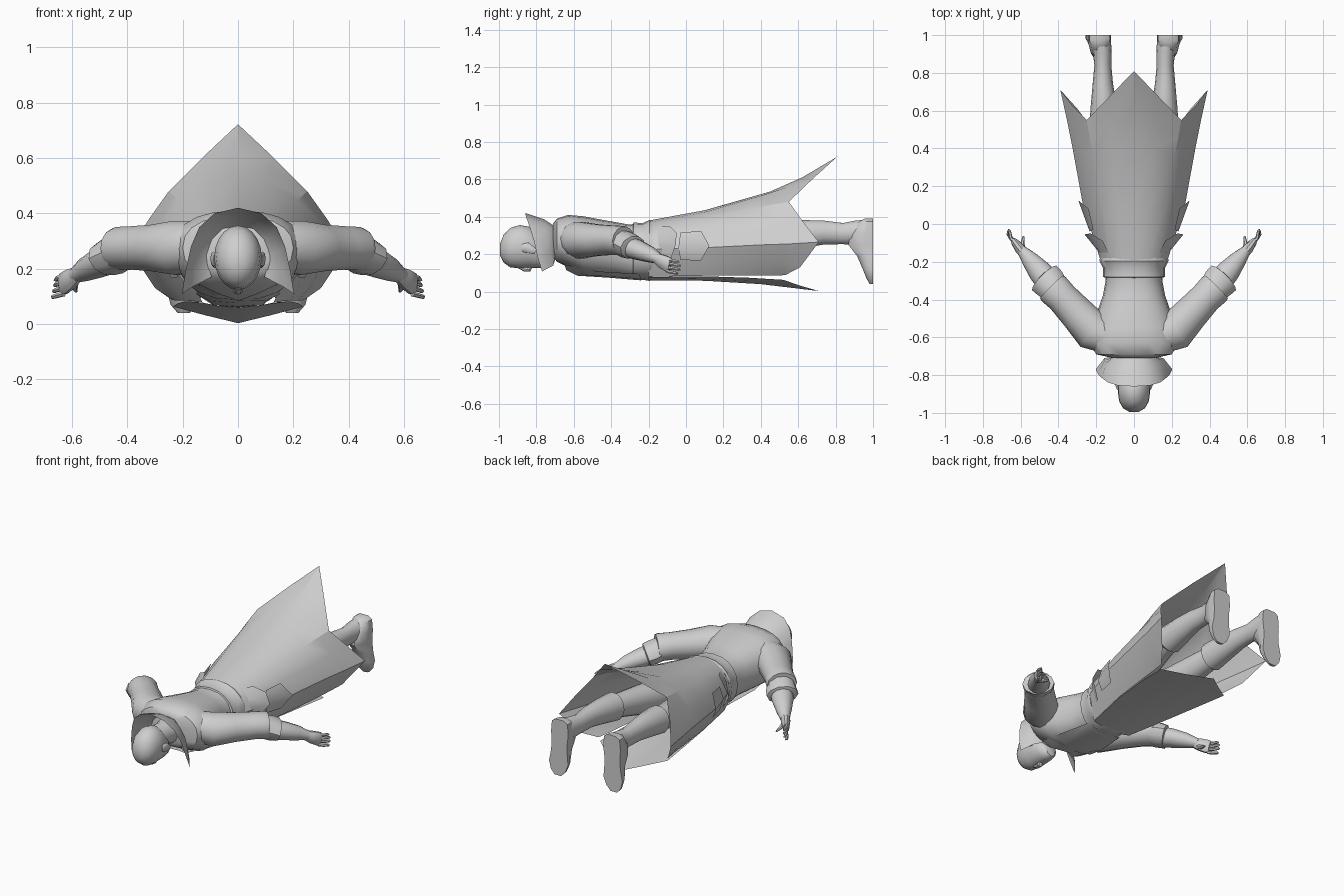
import bpy, bmesh, math
from mathutils import Vector

grey = bpy.data.materials.new("plain grey")
grey.diffuse_color = (0.62, 0.62, 0.62, 1)


def finish(name, bm, angle=40):
    me = bpy.data.meshes.new(name)
    bm.to_mesh(me)
    bm.free()
    ob = bpy.data.objects.new(name, me)
    bpy.context.collection.objects.link(ob)
    me.materials.append(grey)
    bpy.ops.object.select_all(action='DESELECT')
    ob.select_set(True)
    bpy.context.view_layer.objects.active = ob
    bpy.ops.object.shade_smooth_by_angle(angle=math.radians(angle))
    return ob


def skin(name, rings, angle=40):
    """Bridge closed rings of points into a solid."""
    bm = bmesh.new()
    vs = [[bm.verts.new(p) for p in r] for r in rings]
    n = len(vs[0])
    for a, b in zip(vs, vs[1:]):
        for i in range(n):
            j = (i + 1) % n
            bm.faces.new((a[i], a[j], b[j], b[i]))
    bm.faces.new(vs[0])
    bm.faces.new(vs[-1])
    bmesh.ops.recalc_face_normals(bm, faces=bm.faces)
    return finish(name, bm, angle)


def body(name, rows, n=20, power=1.0):
    """Rows of (y, centre z, half width, half height) along the body."""
    f = lambda v: math.copysign(abs(v) ** power, v)
    turns = [2 * math.pi * i / n for i in range(n)]
    return skin(name, [[(w * f(math.cos(t)), y, z + h * f(math.sin(t))) for t in turns]
                       for y, z, w, h in rows])


def tube(name, path, n=12):
    """Path of (x, y, z, side radius, up radius)."""
    pts = [Vector(p[:3]) for p in path]
    rings = []
    for k, p in enumerate(path):
        t = (pts[min(k + 1, len(pts) - 1)] - pts[max(k - 1, 0)]).normalized()
        side = t.cross(Vector((0, 0, 1))).normalized()
        up = side.cross(t)
        rings.append([pts[k] + side * p[3] * math.cos(2 * math.pi * i / n)
                      + up * p[4] * math.sin(2 * math.pi * i / n) for i in range(n)])
    return skin(name, rings)


def sheet(name, columns, mirrored=True, flip=False, angle=50):
    """Single-layer cloth from columns running centre outward, mirrored across x."""
    cols = [list(c) for c in columns]
    if mirrored:
        cols = [[(-x, y, z) for x, y, z in c] for c in cols[:0:-1]] + cols
    bm = bmesh.new()
    vs = [[bm.verts.new(p) for p in c] for c in cols]
    for a, b in zip(vs, vs[1:]):
        for i in range(len(a) - 1):
            bm.faces.new((a[i], b[i], b[i + 1], a[i + 1]))
    if flip:
        bmesh.ops.reverse_faces(bm, faces=bm.faces)
    return finish(name, bm, angle)


# Head, neck, nose
body("head", [(-0.995, 0.225, 0.025, 0.03), (-0.975, 0.23, 0.058, 0.075),
              (-0.94, 0.235, 0.078, 0.105), (-0.89, 0.24, 0.086, 0.116),
              (-0.84, 0.237, 0.084, 0.11), (-0.79, 0.215, 0.07, 0.09),
              (-0.755, 0.185, 0.05, 0.058), (-0.74, 0.165, 0.03, 0.03)])
body("neck", [(-0.83, 0.26, 0.065, 0.07), (-0.74, 0.26, 0.065, 0.07), (-0.66, 0.26, 0.09, 0.085)])
tube("nose", [(0, -0.9, 0.135, 0.008, 0.008), (0, -0.86, 0.12, 0.014, 0.014),
              (0, -0.838, 0.118, 0.018, 0.012), (0, -0.83, 0.135, 0.01, 0.01)], 8)

# Standing collar, open at the throat
inner = [(0, -.71, .355), (.055, -.71, .345), (.095, -.71, .305), (.11, -.705, .25), (.105, -.70, .2), (.095, -.70, .17)]
outer = [(0, -.86, .42), (.085, -.855, .40), (.14, -.838, .35), (.17, -.815, .28), (.19, -.795, .19), (.203, -.77, .108)]
mid = [((p[0] * .5 + q[0] * .5) * 1.05, p[1] * .5 + q[1] * .5 + .025, p[2] * .5 + q[2] * .5)
       for p, q in zip(inner, outer)]
sheet("collar", list(zip(inner, mid, outer)), flip=True)

# Jacket torso, belt, front lapels
body("torso", [(-0.71, 0.275, 0.11, 0.09), (-0.69, 0.275, 0.20, 0.115), (-0.63, 0.27, 0.235, 0.14),
               (-0.55, 0.245, 0.22, 0.158), (-0.47, 0.235, 0.197, 0.153), (-0.38, 0.225, 0.165, 0.147),
               (-0.3, 0.213, 0.15, 0.145), (-0.26, 0.215, 0.155, 0.15)], power=0.85)
body("belt", [(-0.285, 0.215, 0.15, 0.145), (-0.28, 0.215, 0.165, 0.154), (-0.23, 0.215, 0.165, 0.152),
              (-0.195, 0.22, 0.183, 0.163), (-0.18, 0.22, 0.18, 0.158)], power=0.9)
sheet("lapel", [[(0, -.58, .085), (0, -.42, .075), (0, -.24, .06)],
                [(.08, -.64, .115), (.1, -.45, .083), (.09, -.24, .068)],
                [(.14, -.65, .145), (.15, -.47, .108), (.12, -.25, .095)]], flip=True)

# Long coat skirt with pointed hem, creased along the sides, and the front panel
sheet("coat_skirt", [
    [(0, -.2, .38), (0, .1, .435), (0, .45, .535), (0, .62, .61), (0, .81, .722)],
    [(.065, -.2, .37), (.09, .1, .425), (.115, .40, .512), (.12, .53, .555), (.125, .68, .605)],
    [(.12, -.2, .34), (.17, .1, .395), (.215, .36, .445), (.235, .46, .465), (.25, .55, .48)],
    [(.16, -.2, .29), (.235, .1, .325), (.285, .38, .355), (.305, .5, .365), (.325, .625, .375)],
    [(.175, -.2, .225), (.27, .1, .235), (.325, .4, .25), (.355, .55, .255), (.39, .71, .265)],
    [(.155, -.2, .14), (.228, .1, .15), (.272, .36, .15), (.285, .49, .15), (.3, .61, .13)],
    [(.13, -.2, .08), (.19, .1, .085), (.22, .34, .085), (.23, .44, .085), (.24, .53, .088)]], flip=True, angle=27)
sheet("front_panel", [
    [(0, -.2, .06), (0, .1, .058), (0, .4, .04), (0, .71, .003)],
    [(.075, -.2, .066), (.1, .1, .068), (.115, .38, .055), (.12, .61, .032)],
    [(.13, -.2, .078), (.19, .1, .082), (.22, .34, .074), (.235, .52, .063)]])

# Trouser hips
body("hips", [(-0.2, 0.22, 0.15, 0.12), (-0.05, 0.225, 0.17, 0.125), (0.08, 0.235, 0.16, 0.11)], 16)

for s, side in ((1, "right"), (-1, "left")):
    # Ear
    tube(side + "_ear", [(s * .08, -.875, .235, .01, .02), (s * .09, -.85, .235, .01, .028),
                         (s * .084, -.805, .215, .007, .015)], 8)
    # Sleeve, flared cuff, forearm
    tube(side + "_sleeve", [(s * .13, -.6, .285, .09, .09), (s * .22, -.565, .275, .106, .1),
                            (s * .3, -.475, .275, .093, .086), (s * .38, -.39, .275, .085, .08),
                            (s * .425, -.345, .273, .09, .08), (s * .437, -.333, .272, .085, .076)], 14)
    tube(side + "_cuff", [(s * .41, -.36, .268, .076, .068), (s * .45, -.31, .247, .09, .07),
                          (s * .475, -.285, .236, .092, .064), (s * .48, -.28, .234, .06, .05)], 10)
    tube(side + "_forearm", [(s * .45, -.31, .24, .066, .058), (s * .5, -.25, .22, .062, .053),
                             (s * .55, -.19, .197, .046, .043), (s * .58, -.155, .18, .033, .031),
                             (s * .595, -.14, .172, .028, .028)])
    # Hand: palm, four fingers, thumb
    tube(side + "_palm", [(s * .58, -.16, .18, .027, .028), (s * .605, -.13, .163, .027, .038),
                          (s * .632, -.095, .145, .02, .042), (s * .638, -.085, .142, .014, .036)], 10)
    for k in range(4):
        z = .172 - k * .021
        reach = (.05, .06, .058, .045)[k]
        tube(f"{side}_finger_{k + 1}", [(s * .63, -.1, z, .01, .01), (s * .652, -.1 + reach * .5, z - .006, .009, .009),
                                        (s * (.657 + .004 * k), -.095 + reach, z - .011, .008, .008),
                                        (s * .664, -.087 + reach, z - .014, .003, .003)], 6)
    tube(side + "_thumb", [(s * .59, -.14, .15, .014, .013), (s * .59, -.1, .13, .011, .011),
                           (s * .585, -.065, .118, .005, .005)], 6)
    # Thigh, then boot shaft with a wide top, down to the ankle
    tube(side + "_thigh", [(s * .085, -.05, .225, .085, .1), (s * .12, .2, .245, .088, .095),
                           (s * .15, .45, .285, .068, .072), (s * .158, .58, .3, .06, .066)], 14)
    tube(side + "_boot_shaft", [(s * .153, .5, .295, .066, .072), (s * .155, .505, .295, .082, .086),
                                (s * .16, .62, .308, .07, .077), (s * .165, .74, .316, .054, .065),
                                (s * .165, .84, .31, .045, .058), (s * .168, .92, .315, .05, .068),
                                (s * .178, .975, .325, .055, .06)], 14)
    # Boot foot: rings stacked from heel to toe, flat sole facing backward
    rings = []
    for x, z, w, front in ((.182, .392, .03, .96), (.182, .375, .054, .925), (.182, .31, .06, .88),
                           (.184, .25, .054, .868), (.186, .19, .056, .915), (.19, .12, .066, .945),
                           (.194, .07, .05, .965), (.196, .04, .022, .982)):
        rings.append([(s * (x + w * u), front + (1.0 - front) * v, z) for u, v in
                      ((-1, 1), (-1, .65), (-.8, .25), (-.35, 0), (.35, 0), (.8, .25), (1, .65), (1, 1))])
    skin(side + "_boot_foot", rings)
    # Tapered hip flap and jacket tail, flush at both ends and flaring backward
    sheet(side + "_hip_flap", [[(s * .135, -.15, .345), (s * .165, -.09, .352)],
                               [(s * .175, -.15, .30), (s * .23, -.05, .315)],
                               [(s * .185, -.15, .24), (s * .262, -.055, .25)],
                               [(s * .16, -.15, .15), (s * .195, -.09, .15)]], False, s > 0)
    sheet(side + "_jacket_tail", [[(s * .215, -.03, .315), (s * .24, .08, .325)],
                                  [(s * .235, -.04, .24), (s * .295, .125, .245)],
                                  [(s * .215, -.03, .17), (s * .24, .08, .165)]], False, s > 0)
